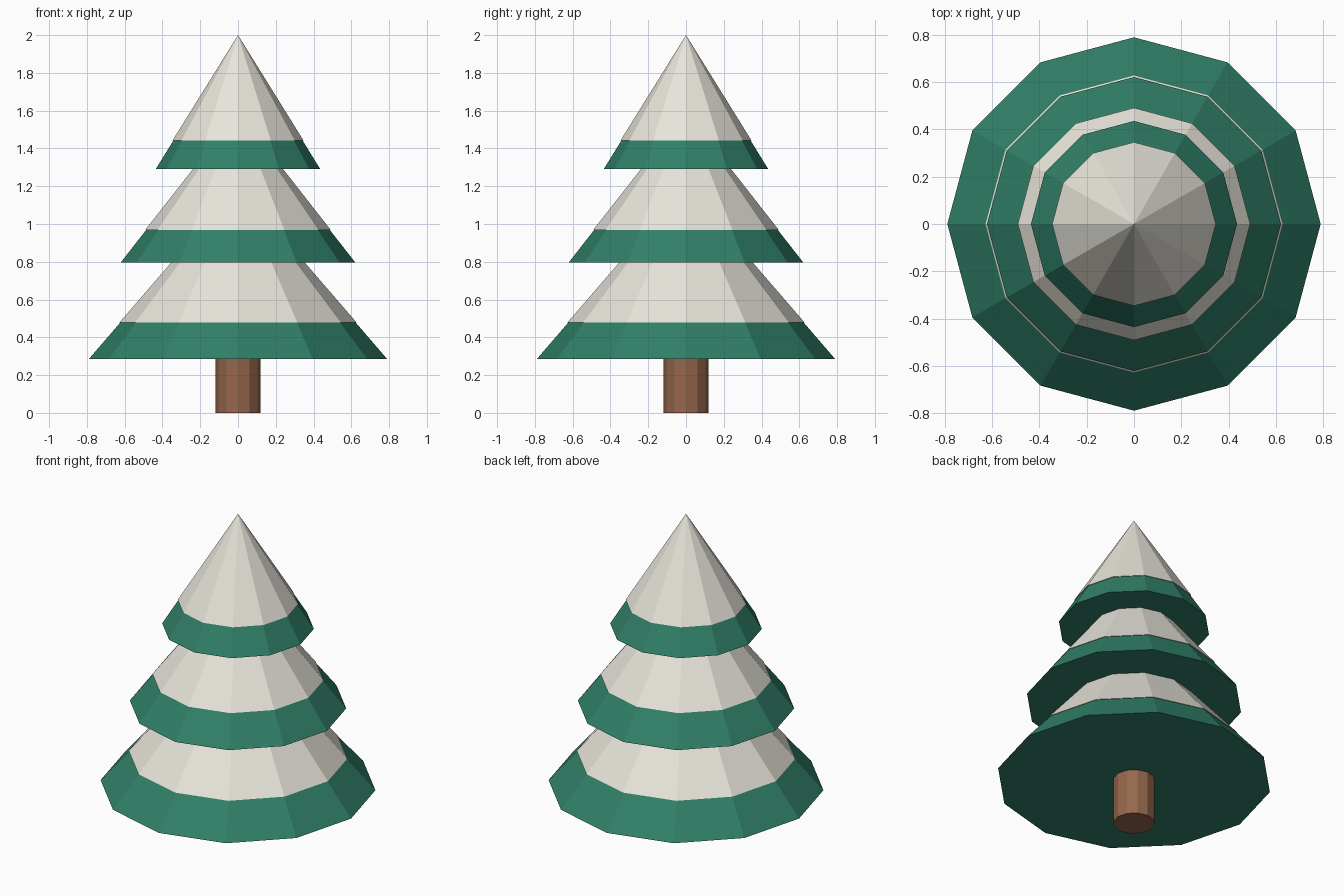
import bpy
import bmesh
import math

cube = bpy.data.objects.get("Cube")
if cube:
    bpy.data.objects.remove(cube, do_unlink=True)

SIDES = 12


def material(name, rgb):
    mat = bpy.data.materials.new(name)
    mat.use_nodes = True
    mat.diffuse_color = (*rgb, 1)
    mat.node_tree.nodes["Principled BSDF"].inputs["Base Color"].default_value = (*rgb, 1)
    return mat


def cone(name, mat, bottom, top, r_bottom, r_top=0.0):
    """Flat-shaded upright cone or cylinder with a corner on each axis."""
    bm = bmesh.new()
    bmesh.ops.create_cone(bm, cap_ends=True, segments=SIDES, radius1=r_bottom,
                          radius2=r_top, depth=top - bottom)
    bmesh.ops.remove_doubles(bm, verts=bm.verts, dist=1e-5)
    bmesh.ops.translate(bm, verts=bm.verts, vec=(0, 0, (top + bottom) / 2))
    bmesh.ops.recalc_face_normals(bm, faces=bm.faces)
    mesh = bpy.data.meshes.new(name)
    bm.to_mesh(mesh)
    bm.free()
    mesh.materials.append(mat)
    obj = bpy.data.objects.new(name, mesh)
    bpy.context.collection.objects.link(obj)
    return obj


green = material("pine green", (0.030, 0.215, 0.138))
white = material("snow white", (0.80, 0.78, 0.70))
brown = material("bark brown", (0.30, 0.135, 0.073))

# Trunk
cone("trunk", brown, 0, 0.32, 0.12, 0.12)

# Foliage tiers: name, base height, apex height, base radius, snow line
tiers = [
    ("lower", 0.285, 1.20, 0.79, 0.478),
    ("middle", 0.795, 1.59, 0.622, 0.968),
    ("upper", 1.29, 1.995, 0.436, 1.443),
]
for name, base, apex, radius, snow_line in tiers:
    cone(name + "_branches", green, base, apex, radius)
    # Snow cap lies just outside the branches, with a small lip
    r_snow = radius * (apex - snow_line) / (apex - base) + 0.005
    cone(name + "_snow", white, snow_line, apex + 0.005, r_snow)
